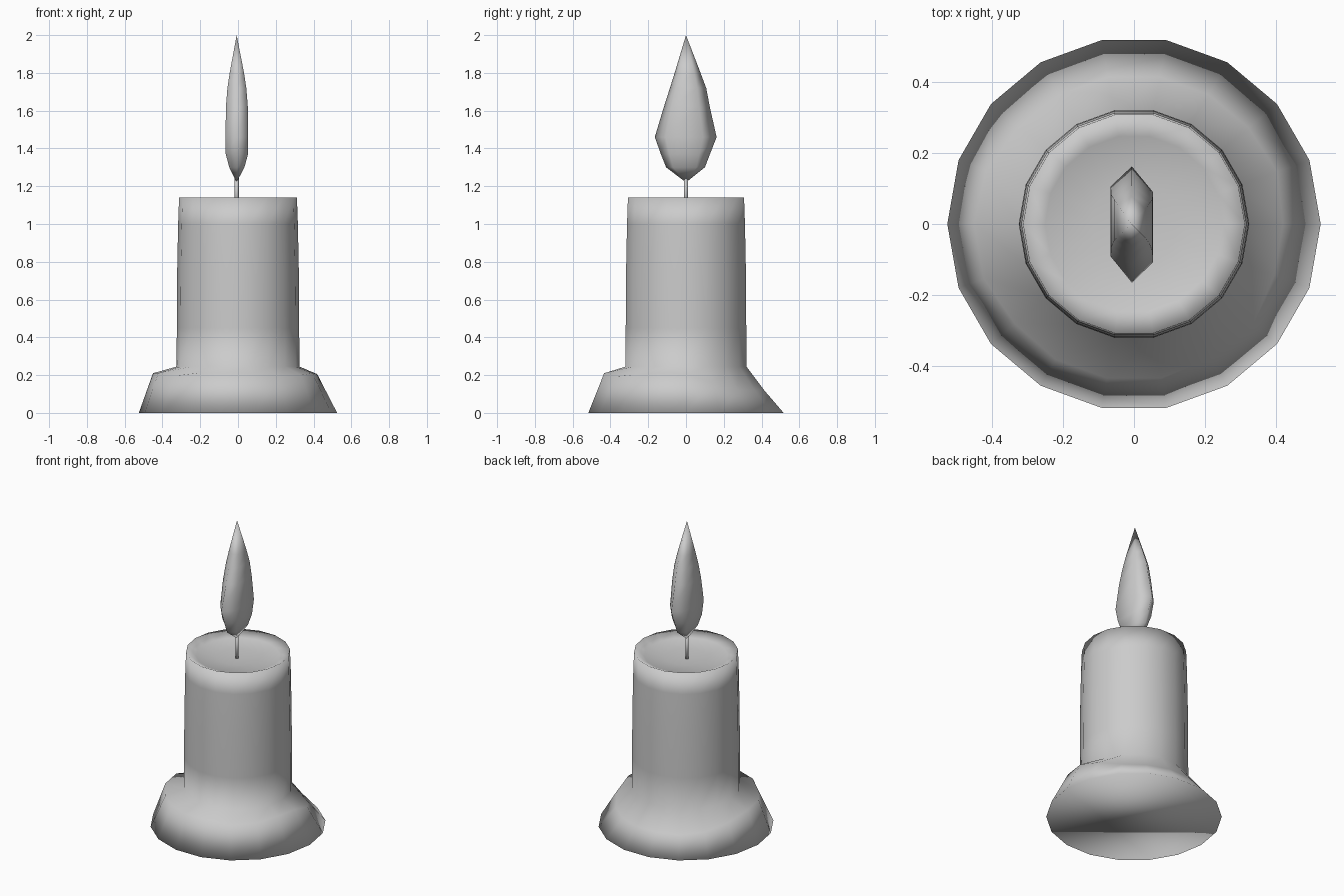
import bpy, bmesh
from math import cos, sin, pi, radians

if "Cube" in bpy.data.objects:
    bpy.data.objects.remove(bpy.data.objects["Cube"])

def loft(name, rings, bottom=None, top=None):
    """Skin equal-length rings; close ends with a point, or an n-gon if None."""
    bm = bmesh.new()
    rv = [[bm.verts.new(p) for p in r] for r in rings]
    n = len(rv[0])
    for a, b in zip(rv, rv[1:]):
        for i in range(n):
            j = (i + 1) % n
            bm.faces.new((a[i], a[j], b[j], b[i]))
    for ring, tip in ((rv[0], bottom), (rv[-1], top)):
        if tip is None:
            bm.faces.new(ring)
        else:
            t = bm.verts.new(tip)
            for i in range(n):
                bm.faces.new((ring[i], ring[(i + 1) % n], t))
    bmesh.ops.recalc_face_normals(bm, faces=bm.faces)
    me = bpy.data.meshes.new(name)
    bm.to_mesh(me)
    bm.free()
    me.shade_smooth()
    ob = bpy.data.objects.new(name, me)
    bpy.context.collection.objects.link(ob)
    return ob

def circle(r, z, n=18, cx=0):
    return [(cx + r * cos(2 * pi * i / n), r * sin(2 * pi * i / n), z) for i in range(n)]

# Candle with melted wax foot: the shoulder is full in front, slumped at the back
fullness = [.95, .45, .05, 0, 0, 0, 0, .15, .6, 1, 1, .85, 1, 1, 1, .8, .9, 1]
shoulder = []
for i, f in enumerate(fullness):
    a = radians(20 * i)
    r = .42 + .02 * f + (.01 if i in (8, 9, 10) else -.02 if i in (0, 17) else 0)
    shoulder.append((r * cos(a), r * sin(a), .12 + .09 * f))

loft("candle_body", [
    circle(.525, 0), shoulder, circle(.325, .245), circle(.324, .45),
    circle(.322, .75), circle(.317, 1.0), circle(.312, 1.14),
    circle(.25, 1.11), circle(.12, 1.10)], top=(0, 0, 1.09))

# Wick
loft("wick", [circle(.011, 1.08, 6, -.007), circle(.011, 1.25, 6, -.007)])

# Flame: flattened six-sided leaf, (z, half thickness, y front, y back)
sections = [(1.30, .040, -.105, .100), (1.37, .059, -.133, .127),
            (1.46, .060, -.165, .162), (1.62, .058, -.117, .126),
            (1.72, .050, -.085, .107), (1.80, .038, -.060, .077)]
flame = []
for z, h, f, b in sections:
    c = -.006
    flame.append([(c, f, z), (c + h, f * .65, z), (c + h, b * .55, z),
                  (c, b, z), (c - h, b * .65, z), (c - h, f * .55, z)])
loft("flame", flame, bottom=(-.008, 0, 1.22), top=(-.007, 0, 2.0))
